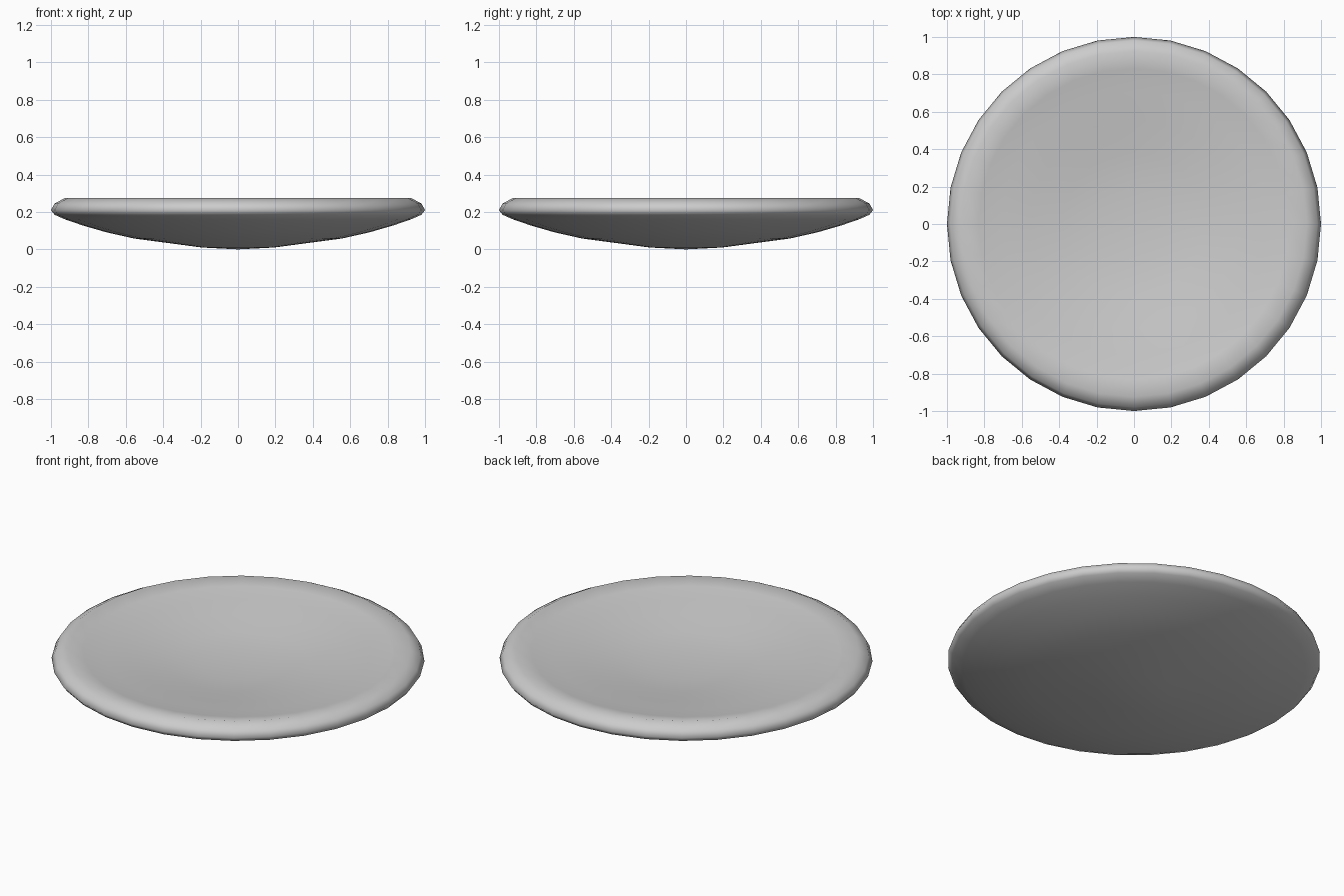
import bpy, bmesh, math

if "Cube" in bpy.data.objects:
    bpy.data.objects.remove(bpy.data.objects["Cube"])

SIDES = 32
STEP = 2 * math.pi / SIDES

# Half profile (radius, height): underside, rounded rim, shallow dished top
PROFILE = [(0.195, 0.01), (0.383, 0.035), (0.556, 0.058), (0.707, 0.092),
           (0.831, 0.128), (0.924, 0.16), (0.981, 0.185), (1.0, 0.21),
           (0.981, 0.245), (0.924, 0.275), (0.831, 0.257), (0.707, 0.24),
           (0.556, 0.22), (0.383, 0.193), (0.195, 0.176)]
BOTTOM_Z, FLOOR_Z = 0.0, 0.173

bm = bmesh.new()
rings = [[bm.verts.new((r * math.cos(i * STEP), r * math.sin(i * STEP), z))
          for i in range(SIDES)] for r, z in PROFILE]
bottom = bm.verts.new((0, 0, BOTTOM_Z))
floor = bm.verts.new((0, 0, FLOOR_Z))

# Walls between rings, then fans closing the underside and the floor
for i in range(SIDES):
    j = (i + 1) % SIDES
    for a, b in zip(rings, rings[1:]):
        bm.faces.new((a[i], a[j], b[j], b[i]))
    bm.faces.new((bottom, rings[0][j], rings[0][i]))
    bm.faces.new((floor, rings[-1][i], rings[-1][j]))
bmesh.ops.recalc_face_normals(bm, faces=bm.faces)
for f in bm.faces:
    f.smooth = True

mesh = bpy.data.meshes.new("dish")
bm.to_mesh(mesh)
bm.free()
dish = bpy.data.objects.new("dish", mesh)
bpy.context.collection.objects.link(dish)
